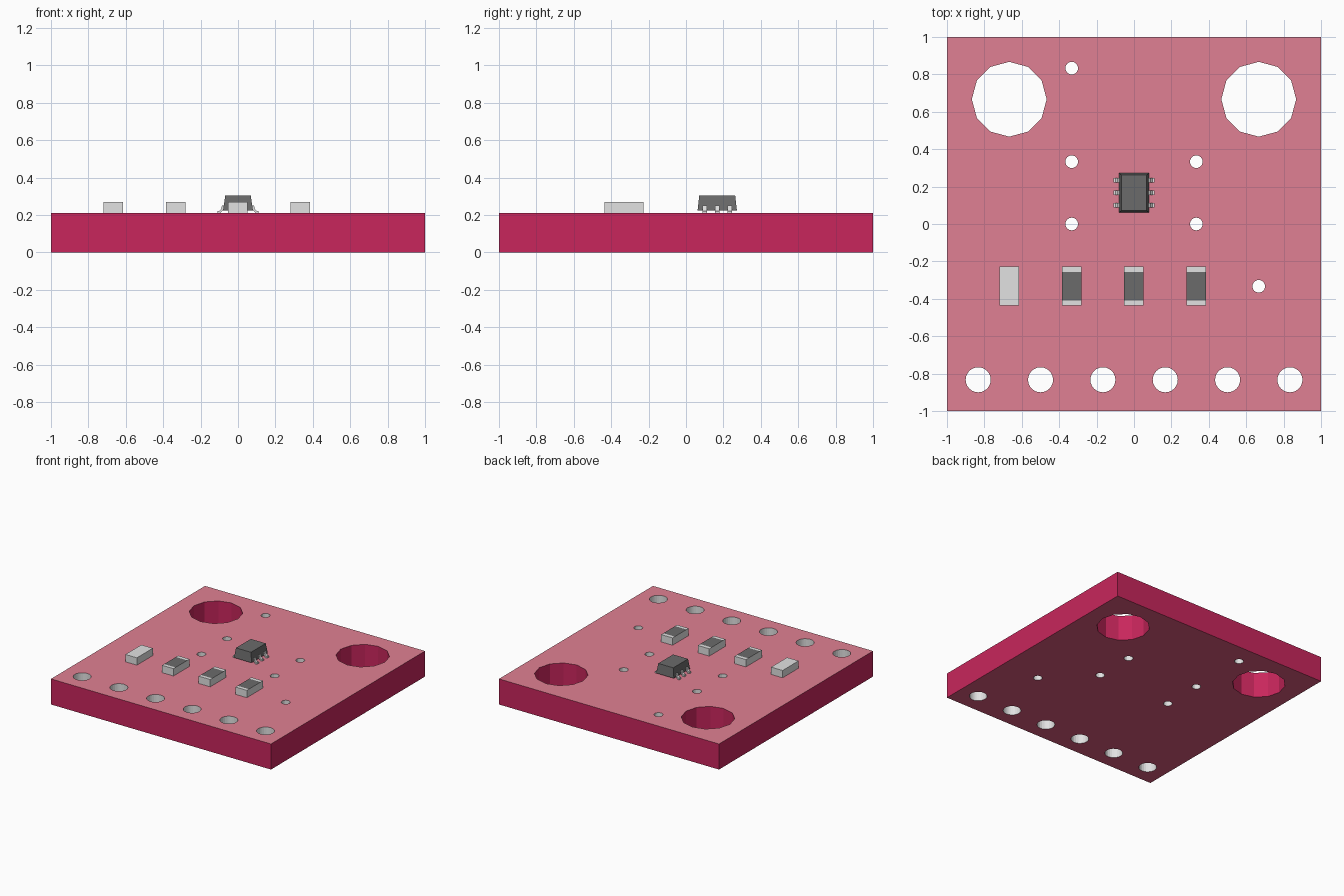
import bpy, bmesh, math

if "Cube" in bpy.data.objects:
    bpy.data.objects.remove(bpy.data.objects["Cube"])


def material(name, rgb):
    m = bpy.data.materials.new(name)
    lin = [(c / 255 / 12.92) if c < 11 else ((c / 255 + 0.055) / 1.055) ** 2.4 for c in rgb]
    m.diffuse_color = (*lin, 1)
    m.use_nodes = True
    m.node_tree.nodes["Principled BSDF"].inputs["Base Color"].default_value = m.diffuse_color
    return m


CRIMSON = material("crimson_core", (200, 38, 92))
MASK = material("pink_solder_mask", (224, 128, 147))
UNDER = material("rose_underside", (220, 90, 126))
SILVER = material("silver_metal", (226, 226, 226))
DARK = material("dark_plastic", (107, 107, 107))

TOP = 0.21


def finish(name, bm, mats):
    bmesh.ops.recalc_face_normals(bm, faces=bm.faces[:])
    me = bpy.data.meshes.new(name)
    bm.to_mesh(me)
    bm.free()
    for m in mats:
        me.materials.append(m)
    ob = bpy.data.objects.new(name, me)
    bpy.context.collection.objects.link(ob)
    return ob


def circle(x, y, r, n):
    return [(x + r * math.cos(2 * math.pi * i / n), y + r * math.sin(2 * math.pi * i / n))
            for i in range(n)]


# Circuit board: outline and hole walls, capped by filled faces
loops = [([(-1, -1), (1, -1), (1, 1), (-1, 1)], 0)]
loops += [(circle(s * 0.667, 0.667, 0.2, 12), 0) for s in (-1, 1)]
loops += [(circle(-0.833 + i / 3, -0.833, 0.067, 24), 2) for i in range(6)]
vias = [(-0.333, 0.833), (-0.333, 0.333), (0.333, 0.333), (-0.333, 0), (0.333, 0), (0.667, -0.333)]
loops += [(circle(x, y, 0.034, 16), 2) for x, y in vias]

bm = bmesh.new()
rims = ([], [])
for pts, mat in loops:
    lo, hi = ([bm.verts.new((x, y, z)) for x, y in pts] for z in (0, TOP))
    n = len(pts)
    for i in range(n):
        j = (i + 1) % n
        bm.faces.new((lo[i], lo[j], hi[j], hi[i])).material_index = mat
        rims[0].append(bm.edges.get((lo[i], lo[j])))
        rims[1].append(bm.edges.get((hi[i], hi[j])))
for rim, mat in zip(rims, (3, 1)):
    out = bmesh.ops.triangle_fill(bm, edges=rim, use_beauty=True)
    for f in out["geom"]:
        if isinstance(f, bmesh.types.BMFace):
            f.material_index = mat
finish("circuit_board", bm, [CRIMSON, MASK, SILVER, UNDER])


# Lofted stack of rectangles: rows of (half x, half y, z)
def stack(bm, cx, cy, rows):
    rings = [[bm.verts.new((cx + sx * hx, cy + sy * hy, z))
              for sx, sy in ((-1, -1), (1, -1), (1, 1), (-1, 1))] for hx, hy, z in rows]
    for a, b in zip(rings, rings[1:]):
        for i in range(4):
            j = (i + 1) % 4
            bm.faces.new((a[i], a[j], b[j], b[i]))
    bm.faces.new(rings[0])
    bm.faces.new(rings[-1])


# Surface-mount parts: silver blocks, resistors get a dark middle on top
for i, name in enumerate(("capacitor", "resistor_left", "resistor_middle", "resistor_right")):
    bm = bmesh.new()
    stack(bm, -0.667 + i / 3, -0.331, [(0.052, 0.104, TOP), (0.052, 0.104, 0.27)])
    if i:
        for y in (-0.408, -0.256):
            bmesh.ops.bisect_plane(bm, geom=bm.verts[:] + bm.edges[:] + bm.faces[:],
                                   plane_co=(0, y, 0), plane_no=(0, 1, 0))
        for f in bm.faces:
            c = f.calc_center_median()
            if c.z > 0.265 and abs(c.y + 0.331) < 0.05:
                f.material_index = 1
    finish(name, bm, [SILVER, DARK])

# Chip body with tapered sides
CY = 0.167
bm = bmesh.new()
stack(bm, 0, CY, [(0.08, 0.105, 0.225), (0.068, 0.096, 0.305)])
finish("chip_body", bm, [DARK])

# Gull-wing chip legs: upright shoulder, slope, flat foot
profile = [(0.06, 0.25), (0.086, 0.25), (0.09, 0.232), (0.1, 0.222), (0.11, 0.222),
           (0.11, TOP), (0.094, TOP), (0.082, 0.225), (0.06, 0.228)]
bm = bmesh.new()
for side in (-1, 1):
    for k in (-1, 0, 1):
        y = CY + k * 0.066
        a, b = ([bm.verts.new((side * x, y + d, z)) for x, z in profile] for d in (-0.012, 0.012))
        n = len(profile)
        for i in range(n):
            j = (i + 1) % n
            bm.faces.new((a[i], a[j], b[j], b[i]))
        bm.faces.new(a)
        bm.faces.new(b)
finish("chip_legs", bm, [SILVER])
